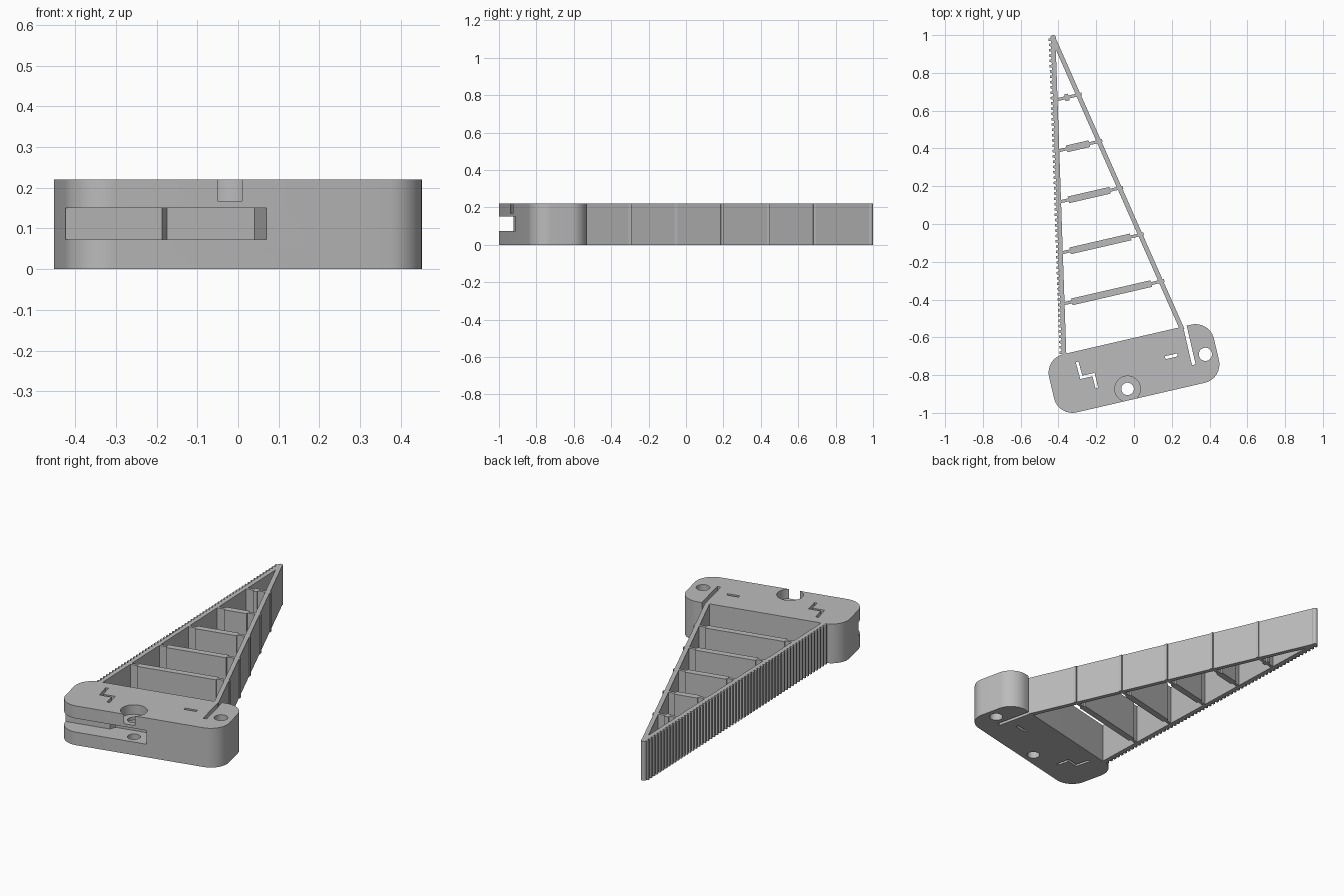
import bpy, bmesh, math
from mathutils import Vector

cube = bpy.data.objects.get("Cube")
if cube:
    bpy.data.objects.remove(cube, do_unlink=True)

H = 0.22
TILT = math.radians(13)
U = Vector((math.cos(TILT), math.sin(TILT)))
V = Vector((-U.y, U.x))
BASE = Vector((0.0, -0.765))

grey = bpy.data.materials.new("plain grey")
grey.use_nodes = True
grey.diffuse_color = (0.5, 0.5, 0.5, 1)
grey.node_tree.nodes["Principled BSDF"].inputs["Base Color"].default_value = (0.5, 0.5, 0.5, 1)


def prism(name, points, z0=0.0, z1=H):
    """Extrude a flat outline from z0 to z1."""
    bm = bmesh.new()
    face = bm.faces.new([bm.verts.new((p[0], p[1], z0)) for p in points])
    top = bmesh.ops.extrude_face_region(bm, geom=[face])
    moved = [v for v in top["geom"] if isinstance(v, bmesh.types.BMVert)]
    bmesh.ops.translate(bm, verts=moved, vec=(0, 0, z1 - z0))
    bmesh.ops.recalc_face_normals(bm, faces=bm.faces)
    mesh = bpy.data.meshes.new(name)
    bm.to_mesh(mesh)
    bm.free()
    mesh.materials.append(grey)
    obj = bpy.data.objects.new(name, mesh)
    bpy.context.collection.objects.link(obj)
    return obj


def local(u, v):
    return BASE + U * u + V * v


def box(u0, u1, v0, v1):
    return [local(u0, v0), local(u1, v0), local(u1, v1), local(u0, v1)]


def circle(x, y, r, n=40):
    return [(x + r * math.cos(math.tau * i / n), y + r * math.sin(math.tau * i / n)) for i in range(n)]


def stroke(path, width):
    """Outline of an open polyline with mitred corners."""
    pts = [Vector(p) for p in path]
    dirs = [(b - a).normalized() for a, b in zip(pts, pts[1:])]
    sides = []
    for i, p in enumerate(pts):
        a, b = dirs[max(i - 1, 0)], dirs[min(i, len(dirs) - 1)]
        na, nb = Vector((-a.y, a.x)), Vector((-b.y, b.x))
        m = (na + nb).normalized()
        sides.append((p, m * (width / 2 / m.dot(na))))
    return [p + m for p, m in sides] + [p - m for p, m in reversed(sides)]


def smooth(obj):
    bpy.ops.object.select_all(action="DESELECT")
    obj.select_set(True)
    bpy.context.view_layer.objects.active = obj
    bpy.ops.object.shade_smooth_by_angle(angle=math.radians(30))


def cut(target, points, z0=-0.1, z1=H + 0.1):
    cutter = prism("cutter", points, z0, z1)
    cutter.hide_render = True
    mod = target.modifiers.new("cut", "BOOLEAN")
    mod.operation, mod.solver, mod.object = "DIFFERENCE", "EXACT", cutter
    bpy.context.view_layer.objects.active = target
    bpy.ops.object.modifier_apply(modifier=mod.name)
    bpy.data.objects.remove(cutter, do_unlink=True)


# Mounting base: tilted block with rounded corners
R, HU, HV, N = 0.1, 0.348, 0.058, 12
outline = []
for k, (su, sv) in enumerate([(1, 1), (-1, 1), (-1, -1), (1, -1)]):
    for i in range(N + 1):
        a = math.pi / 2 * (k + i / N)
        outline.append(local(su * HU + R * math.cos(a), sv * HV + R * math.sin(a)))
base = prism("mounting_base", outline)

# Screw holes and counterbore
cut(base, circle(0.378, -0.69, 0.035))
cut(base, circle(-0.034, -0.873, 0.033))
cut(base, circle(-0.034, -0.873, 0.068), 0.167)
# Pocket opening to the front and the right end
cut(base, [local(-0.6, -0.3), local(0.035, -0.3), local(0.035, -0.028),
           local(-0.186, -0.028), local(-0.205, -0.058), local(-0.6, -0.058)], 0.073, 0.15)
# Relief slot, zigzag slit and short slit
cut(base, box(0.303, 0.323, -0.052, 0.3))
cut(base, stroke([(-0.301, -0.73), (-0.279, -0.812), (-0.214, -0.797), (-0.197, -0.868)], 0.015))
cut(base, stroke([(0.165, -0.708), (0.23, -0.693)], 0.016))
smooth(base)

# Long beams meeting at the tip
TIP = Vector((-0.428, 0.985))
GRIP_END = Vector((-0.37, -0.7))
BACK_END = Vector((0.256, -0.56))
T = 0.024
prism("back_beam", stroke([TIP, BACK_END], T))
smooth(prism("tip", circle(TIP.x, TIP.y, 0.015, 24)))

# Gripping beam with saw teeth along its outer side
TEETH = 60
along = (GRIP_END - TIP) / TEETH
out = Vector((along.y, -along.x)).normalized()
profile = [GRIP_END - out * T / 2, TIP - out * T / 2]
for i in range(TEETH):
    p = TIP + along * i + out * T / 2
    profile += [p, p + along * 0.1 + out * 0.012, p + along * 0.5 + out * 0.012, p + along * 0.6]
profile.append(GRIP_END + out * T / 2)
prism("toothed_grip_beam", profile)

# Cross ribs: thick middle, thin flexible ends, small knuckle on the back beam
for i in range(5):
    y = 0.656 - 0.27 * i
    a = TIP.lerp(GRIP_END, (TIP.y - y) / (TIP.y - GRIP_END.y))
    d, n = U, V
    back = BACK_END - TIP
    w = TIP - a
    length = (w.x * back.y - w.y * back.x) / (d.x * back.y - d.y * back.x)
    inset, thin, thick = 0.052, 0.008, 0.018
    steps = [(0, thin), (inset, thin), (inset, thick),
             (length - inset, thick), (length - inset, thin), (length + 0.018, thin)]
    prism(f"cross_rib_{i + 1}",
          [a + d * s + n * h for s, h in steps] + [a + d * s - n * h for s, h in reversed(steps)])
